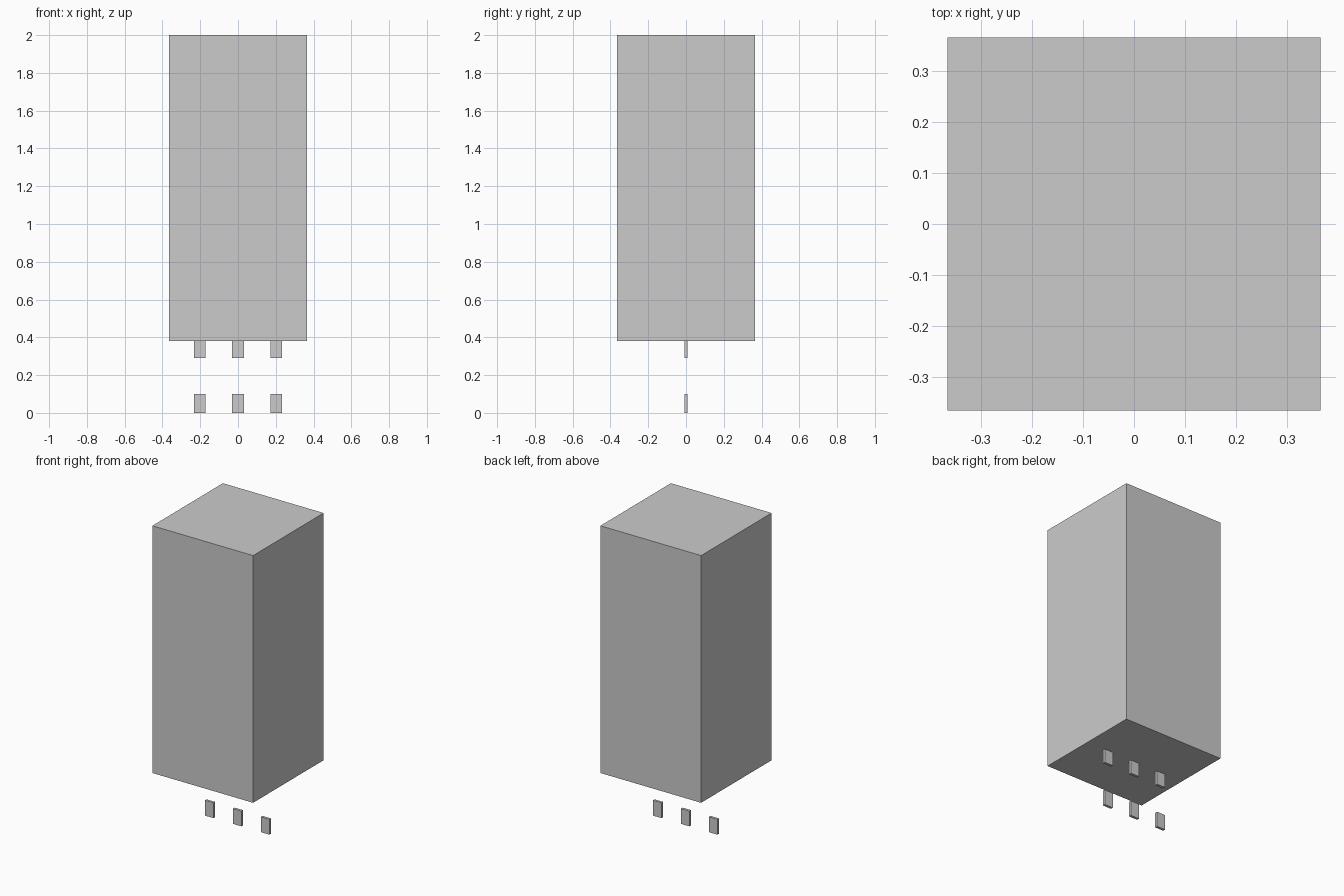
import bpy

if "Cube" in bpy.data.objects:
    bpy.data.objects.remove(bpy.data.objects["Cube"])


def box(name, x, z0, z1, width, depth):
    """Axis-aligned box centred on y = 0, spanning z0 to z1."""
    bpy.ops.mesh.primitive_cube_add(size=1, location=(x, 0, (z0 + z1) / 2))
    ob = bpy.context.object
    ob.name = name
    ob.scale = (width, depth, z1 - z0)
    bpy.ops.object.transform_apply(location=False, rotation=False, scale=True)
    return ob


# Main housing
box("housing", 0, 0.38, 2.0, 0.73, 0.73)

# Three flat pins, each split into an upper stub and a separate lower tip
for side, x in (("left", -0.203), ("middle", 0), ("right", 0.203)):
    box(f"{side}_pin_stub", x, 0.29, 0.385, 0.062, 0.017)
    box(f"{side}_pin_tip", x, 0.0, 0.10, 0.062, 0.017)
